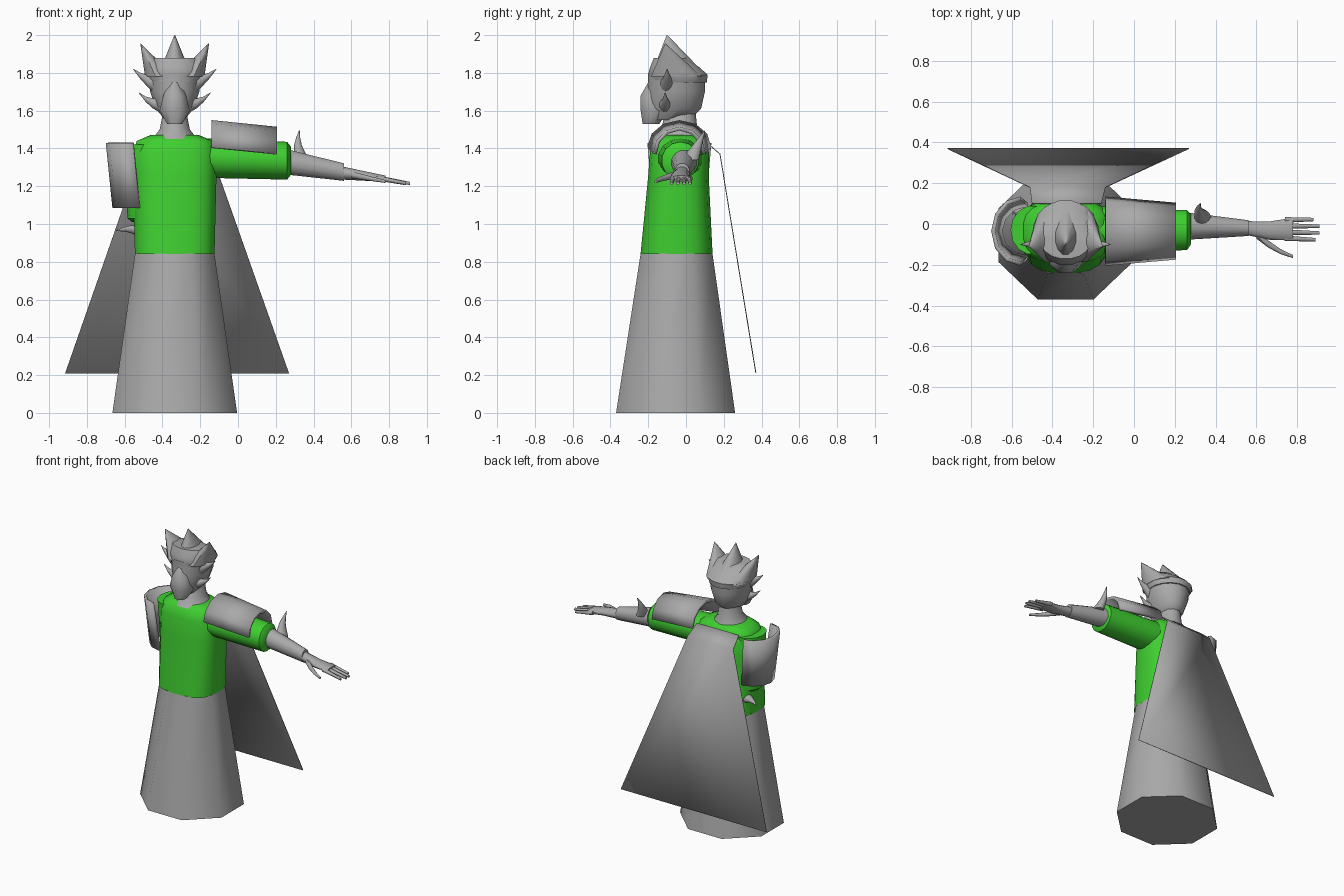
import bpy, bmesh, math
from mathutils import Vector

default_cube = bpy.data.objects.get("Cube")
if default_cube:
    bpy.data.objects.remove(default_cube, do_unlink=True)


def material(name, red, green, blue):
    made = bpy.data.materials.new(name)
    made.use_nodes = True
    colour = (red, green, blue, 1)
    made.diffuse_color = colour
    made.node_tree.nodes["Principled BSDF"].inputs["Base Color"].default_value = colour
    return made


grey = material("plain_grey", 0.4, 0.4, 0.4)
green = material("bright_green", 0.05, 0.62, 0.03)
body_centre = -0.335


def raised(point):
    """Left arm, held out to the side."""
    return Vector(point)


def lowered(point):
    """Right arm: the left arm mirrored and turned down."""
    x, y, z = point
    return Vector((0.85 - z, y, 1.29 - x))


def on_body(point):
    """Shift from the body's own centre line into place."""
    return Vector(point) + Vector((body_centre, 0, 0))


def finish(name, bm, paint, sharp_angle=50, thickness=None):
    bmesh.ops.recalc_face_normals(bm, faces=bm.faces)
    mesh = bpy.data.meshes.new(name)
    bm.to_mesh(mesh)
    bm.free()
    mesh.materials.append(paint)
    part = bpy.data.objects.new(name, mesh)
    bpy.context.collection.objects.link(part)
    bpy.ops.object.select_all(action="DESELECT")
    part.select_set(True)
    bpy.context.view_layer.objects.active = part
    bpy.ops.object.shade_smooth_by_angle(angle=math.radians(sharp_angle))
    if thickness:
        shell = part.modifiers.new("thickness", "SOLIDIFY")
        shell.thickness = thickness
        shell.offset = 0


def skin(bm, rows, closed):
    """Join neighbouring rows of vertices with quads."""
    count = len(rows[0])
    for near, far in zip(rows, rows[1:]):
        for i in range(count if closed else count - 1):
            j = (i + 1) % count
            bm.faces.new((near[i], near[j], far[j], far[i]))


def outline(sides, power):
    """Unit cross-section, from round to boxy as power grows."""
    for i in range(sides):
        angle = math.tau * (i + 0.5) / sides
        yield [math.copysign(abs(value) ** (2 / power), value)
               for value in (math.cos(angle), math.sin(angle))]


def loft(name, loops, paint, place):
    bm = bmesh.new()
    rows = [[bm.verts.new(place(point)) for point in loop] for loop in loops]
    skin(bm, rows, closed=True)
    bm.faces.new(rows[0])
    bm.faces.new(rows[-1])
    finish(name, bm, paint)


def tower(name, levels, paint=grey, sides=16, power=2):
    """Upright part from levels of (height, front, back, half width)."""
    reach = 1 / math.cos(math.pi / sides)
    loops = []
    for height, front, back, half_width in levels:
        middle, depth = (front + back) / 2, (back - front) / 2
        loops.append([(u * half_width * reach, middle + v * depth * reach, height)
                      for u, v in outline(sides, power)])
    loft(name, loops, paint, on_body)


def rod(name, start, end, size, end_size, paint=grey, place=raised,
        upright=False, sides=12, steps=1, bend=(0, 0, 0)):
    """Tapered bar; its sections face along z if upright, otherwise along x."""
    start, end, bend = Vector(start), Vector(end), Vector(bend)
    size, end_size = Vector(size), Vector(end_size)
    loops = []
    for step in range(steps + 1):
        t = step / steps
        centre = start.lerp(end, t) + bend * math.sin(math.pi * t)
        a, b = size.lerp(end_size, t)
        loops.append([centre + Vector((u * a, v * b, 0) if upright else (0, u * a, v * b))
                      for u, v in outline(sides, power=2)])
    loft(name, loops, paint, place)


point_size = (0.002, 0.002)

# Long eight-sided skirt and tunic body
tower("robe_skirt", [(0, -0.37, 0.26, 0.33), (0.845, -0.24, 0.14, 0.21)], sides=8)
tower("tunic", [(0.84, -0.24, 0.14, 0.21), (1.25, -0.2, 0.12, 0.22), (1.38, -0.19, 0.12, 0.22),
                (1.44, -0.17, 0.1, 0.2), (1.47, -0.14, 0.07, 0.13)],
      paint=green, sides=20, power=2.8)

# Flared collar, head and wedge-shaped jaw
tower("neck", [(1.45, -0.17, 0.08, 0.12), (1.5, -0.13, 0.06, 0.08), (1.6, -0.11, 0.05, 0.06)])
tower("head", [(1.55, -0.2, 0.02, 0.05), (1.61, -0.21, 0.08, 0.1), (1.7, -0.2, 0.1, 0.13),
               (1.8, -0.2, 0.1, 0.14)])
tower("jaw", [(1.53, -0.23, -0.14, 0.04), (1.6, -0.24, -0.1, 0.08),
              (1.68, -0.24, -0.1, 0.06), (1.75, -0.2, -0.1, 0.03)], sides=8)

# Hair cap with a three-pointed crown
tower("hair_cap", [(1.75, -0.19, 0.11, 0.14), (1.79, -0.2, 0.115, 0.16),
                   (1.83, -0.19, 0.07, 0.16), (1.88, -0.17, 0, 0.12)])
rod("centre_hair_point", (0, -0.04, 1.79), (0, -0.1, 2), (0.09, 0.15), point_size,
    place=on_body, upright=True, steps=3)
for side, sign in (("left", 1), ("right", -1)):
    rod(f"{side}_hair_point", (sign * 0.08, -0.05, 1.78), (sign * 0.18, -0.11, 1.955),
        (0.08, 0.14), point_size, place=on_body, upright=True, steps=3)
    rod(f"{side}_temple_tuft", (sign * 0.1, -0.1, 1.735), (sign * 0.22, -0.1, 1.82),
        (0.04, 0.05), point_size, place=on_body, steps=3, bend=(0, 0, -0.01))
    rod(f"{side}_ear", (sign * 0.08, -0.11, 1.63), (sign * 0.19, -0.11, 1.695),
        (0.035, 0.04), point_size, place=on_body, steps=3, bend=(0, 0, -0.015))
    rod(f"{side}_brow", (sign * 0.01, -0.18, 1.735), (sign * 0.13, -0.11, 1.775),
        (0.02, 0.015), (0.015, 0.015), place=on_body, steps=2, bend=(0, -0.02, 0))


def shoulder_plate(name, place):
    """Half-pipe plate that narrows toward the elbow."""
    bm = bmesh.new()
    rows = []
    for x, half_width, rim in ((-0.14, 0.16, 1.405), (0.205, 0.13, 1.37)):
        arc = [math.pi * i / 6 for i in range(7)]
        rows.append([bm.verts.new(place((x, half_width * math.cos(angle) - 0.035,
                                         rim + 0.135 * math.sin(angle))))
                     for angle in arc])
    skin(bm, rows, closed=False)
    finish(name, bm, grey, sharp_angle=35, thickness=0.02)


# Both arms share one design; only the placing and the sleeve root differ
for side, place, root in (("left", raised, -0.2), ("right", lowered, -0.13)):
    rod(f"{side}_sleeve", (root, -0.03, 1.35), (0.26, -0.03, 1.335),
        (0.12, 0.105), (0.1, 0.1), paint=green, place=place, sides=14)
    rod(f"{side}_cuff", (0.26, -0.03, 1.335), (0.28, -0.025, 1.335),
        (0.1, 0.1), (0.075, 0.075), paint=green, place=place, sides=14)
    shoulder_plate(f"{side}_shoulder_plate", place)
    rod(f"{side}_forearm", (0.25, -0.01, 1.33), (0.56, -0.02, 1.275),
        (0.07, 0.07), (0.04, 0.048), place=place)
    rod(f"{side}_forearm_spike", (0.34, 0.02, 1.34), (0.325, 0.1, 1.495),
        (0.04, 0.05), point_size, place=place, upright=True, steps=4, bend=(-0.015, 0, 0))

    # Hand with four fingers and a thumb
    rod(f"{side}_palm", (0.55, -0.02, 1.27), (0.78, -0.025, 1.24),
        (0.035, 0.036), (0.058, 0.017), place=place, steps=2, bend=(0, -0.01, 0))
    for finger, length in enumerate((0.14, 0.17, 0.17, 0.15)):
        y = 0.02 - 0.03 * finger
        rod(f"{side}_finger_{finger}", (0.74, y, 1.243), (0.74 + length, y * 1.1, 1.215),
            (0.015, 0.015), (0.009, 0.009), place=place, sides=8)
    rod(f"{side}_thumb", (0.6, -0.05, 1.26), (0.78, -0.16, 1.225),
        (0.024, 0.02), (0.008, 0.008), place=place, sides=8, steps=3, bend=(0, -0.015, 0))

# Flared cape hanging from the shoulders
bm = bmesh.new()
rows = []
for z, y, right_edge, left_edge in ((1.44, 0.1, -0.5, -0.16), (1.37, 0.18, -0.51, -0.14),
                                    (0.21, 0.37, -0.915, 0.27)):
    rows.append([bm.verts.new((right_edge, y, z)), bm.verts.new((left_edge, y, z))])
skin(bm, rows, closed=False)
finish("cape", bm, grey, thickness=0.005)
